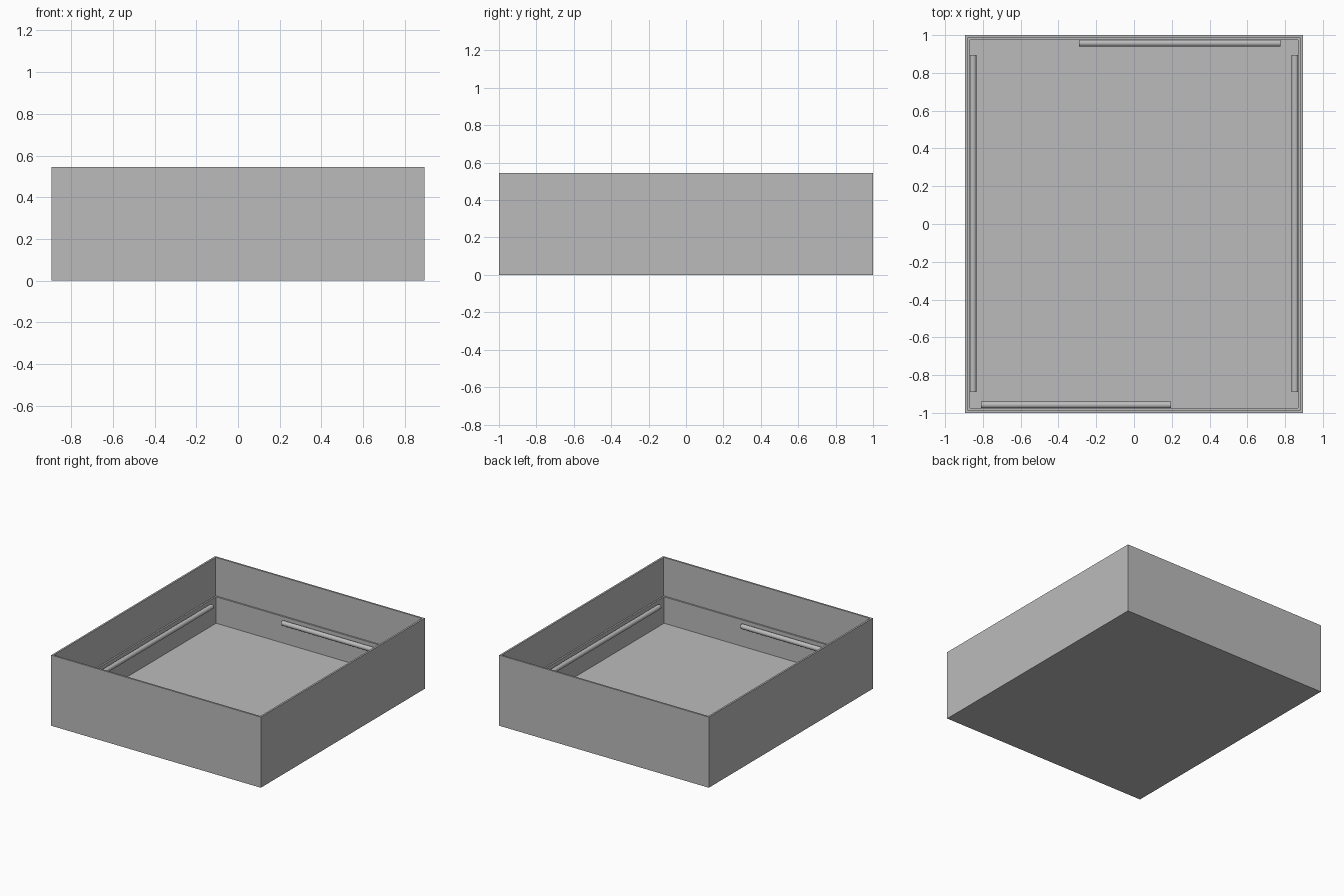
import bpy
import bmesh
from math import pi
from mathutils import Matrix

old = bpy.data.objects.get("Cube")
if old:
    bpy.data.objects.remove(old, do_unlink=True)

HALF_X, HALF_Y, HEIGHT = 0.895, 1.0, 0.545
RIM, WALL = 0.014, 0.026          # upper and lower wall thickness
LEDGE_Z, FLOOR_Z = 0.248, 0.044
RAIL_R, RAIL_Z = 0.0185, 0.207

grey = bpy.data.materials.new("plain grey")
grey.use_nodes = True
colour = (0.5, 0.5, 0.5, 1)
grey.diffuse_color = colour
grey.node_tree.nodes["Principled BSDF"].inputs["Base Color"].default_value = colour


def finish(name, bm):
    bmesh.ops.recalc_face_normals(bm, faces=bm.faces[:])
    mesh = bpy.data.meshes.new(name)
    bm.to_mesh(mesh)
    bm.free()
    mesh.materials.append(grey)
    obj = bpy.data.objects.new(name, mesh)
    bpy.context.collection.objects.link(obj)
    return obj


# Open tray: wall profile of (inset, height) swept round the rectangle
def make_tray():
    profile = [(0, 0), (0, HEIGHT), (RIM, HEIGHT), (RIM, LEDGE_Z),
               (WALL, LEDGE_Z), (WALL, FLOOR_Z)]
    corners = [(-1, -1), (1, -1), (1, 1), (-1, 1)]
    bm = bmesh.new()
    rings = [[bm.verts.new((sx * (HALF_X - inset), sy * (HALF_Y - inset), z))
              for sx, sy in corners] for inset, z in profile]
    for low, high in zip(rings, rings[1:]):
        for i in range(4):
            j = (i + 1) % 4
            bm.faces.new((low[i], low[j], high[j], high[i]))
    bm.faces.new(rings[0])
    bm.faces.new(rings[-1])
    finish("tray", bm)


# Round snap rail lying along one inner wall
def make_rail(name, axis, start, end, across):
    bm = bmesh.new()
    bmesh.ops.create_cone(bm, cap_ends=True, segments=32, radius1=RAIL_R,
                          radius2=RAIL_R, depth=end - start)
    bmesh.ops.rotate(bm, verts=bm.verts[:],
                     matrix=Matrix.Rotation(pi / 2, 3, "Y" if axis == "X" else "X"))
    middle = (start + end) / 2
    place = (middle, across, RAIL_Z) if axis == "X" else (across, middle, RAIL_Z)
    bmesh.ops.translate(bm, verts=bm.verts[:], vec=place)
    rail = finish(name, bm)
    bpy.ops.object.select_all(action="DESELECT")
    rail.select_set(True)
    bpy.context.view_layer.objects.active = rail
    bpy.ops.object.shade_smooth_by_angle()


make_tray()
side = HALF_X - WALL - RAIL_R + 0.002
end_wall = HALF_Y - WALL - RAIL_R + 0.002
make_rail("left_rail", "Y", -0.89, 0.895, side)
make_rail("right_rail", "Y", -0.89, 0.895, -side)
make_rail("back_rail", "X", -0.29, 0.775, end_wall)
make_rail("front_rail", "X", -0.81, 0.195, -end_wall)
